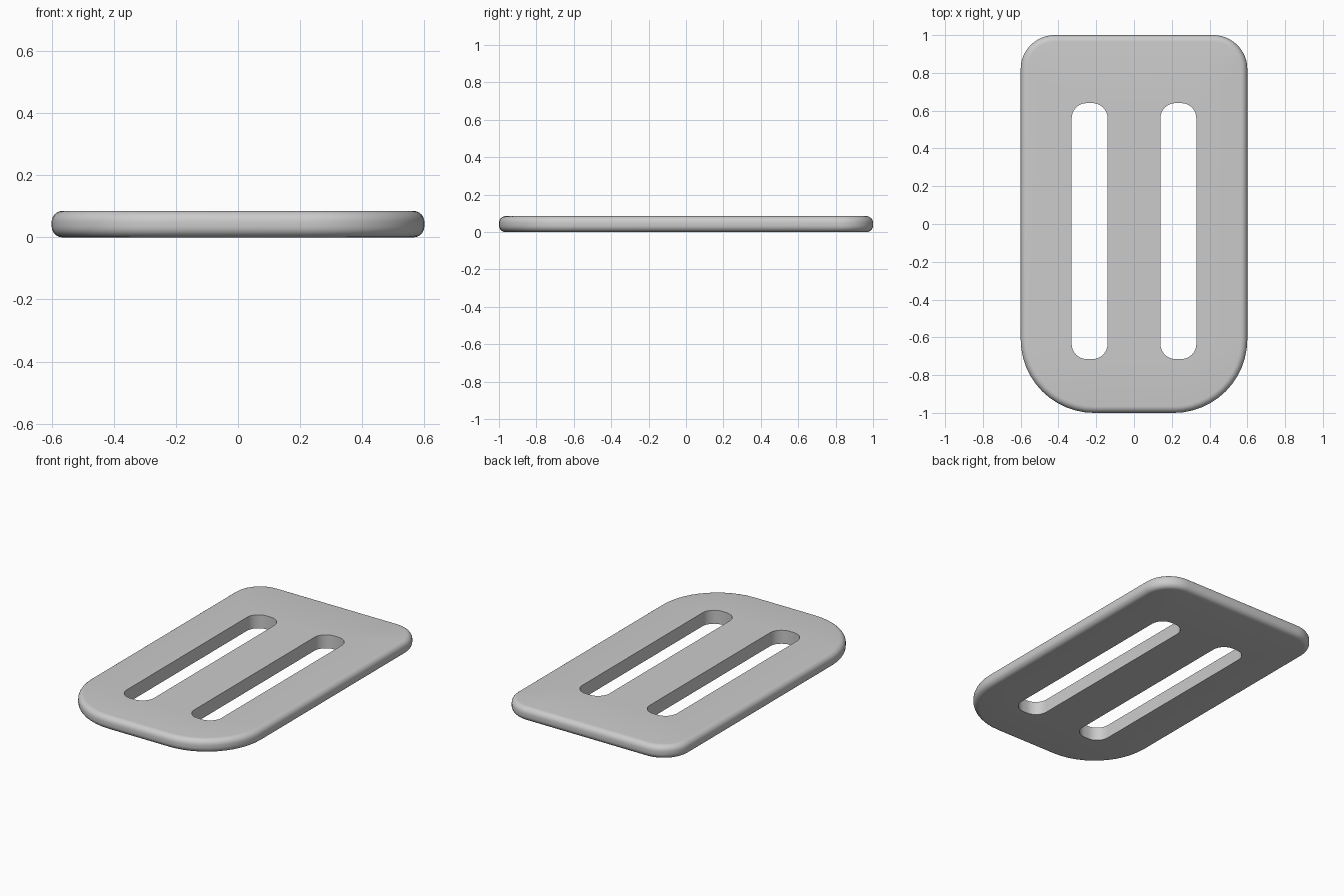
import bpy, bmesh
from math import sin, cos, pi
from mathutils import Vector

if "Cube" in bpy.data.objects:
    bpy.data.objects.remove(bpy.data.objects["Cube"])

HEIGHT, EDGE = 0.085, 0.035


def rounded_rect(x0, x1, y0, y1, r_low, r_high, inset=0.0, steps=12):
    """Counter-clockwise outline with separate lower and upper corner radii."""
    corners = [(x1 - r_high, y1 - r_high, r_high, 0), (x0 + r_high, y1 - r_high, r_high, 1),
               (x0 + r_low, y0 + r_low, r_low, 2), (x1 - r_low, y0 + r_low, r_low, 3)]
    pts = []
    for cx, cy, r, q in corners:
        for i in range(steps + 1):
            a = (q + i / steps) * pi / 2
            pts.append((cx + (r - inset) * cos(a), cy + (r - inset) * sin(a)))
    return pts


def wall(bm, rings):
    """Stack of outlines joined by quads; returns bottom and top edge loops."""
    vs = [[bm.verts.new((x, y, z)) for x, y in pts] for pts, z in rings]
    n = len(vs[0])
    for a, b in zip(vs, vs[1:]):
        for i in range(n):
            j = (i + 1) % n
            bm.faces.new((a[i], a[j], b[j], b[i]))
    return [[bm.edges.get((ring[i], ring[(i + 1) % n])) for i in range(n)]
            for ring in (vs[0], vs[-1])]


bm = bmesh.new()

# rounded outer rim
arc = [i / 6 * pi / 2 for i in range(7)]
profile = [(EDGE * (1 - sin(a)), EDGE * (1 - cos(a))) for a in arc]
profile += [(d, HEIGHT - z) for d, z in reversed(profile)]
loops = [wall(bm, [(rounded_rect(-0.6, 0.6, -1, 1, 0.39, 0.18, d), z) for d, z in profile])]

# two strap slots with sharp edges
for x0 in (-0.33, 0.14):
    slot = rounded_rect(x0, x0 + 0.19, -0.715, 0.64, 0.08, 0.08, steps=8)
    loops.append(wall(bm, [(slot, 0), (slot, HEIGHT)]))

# flat faces above and below, with the slots left open
for side, nz in ((0, -1), (1, 1)):
    edges = [e for lp in loops for e in lp[side]]
    bmesh.ops.triangle_fill(bm, use_beauty=True, edges=edges, normal=Vector((0, 0, nz)))
bmesh.ops.recalc_face_normals(bm, faces=bm.faces)

mesh = bpy.data.meshes.new("strap_slider")
bm.to_mesh(mesh)
bm.free()
plate = bpy.data.objects.new("strap_slider", mesh)
bpy.context.collection.objects.link(plate)
bpy.context.view_layer.objects.active = plate
plate.select_set(True)
bpy.ops.object.shade_smooth_by_angle(angle=pi / 6)
